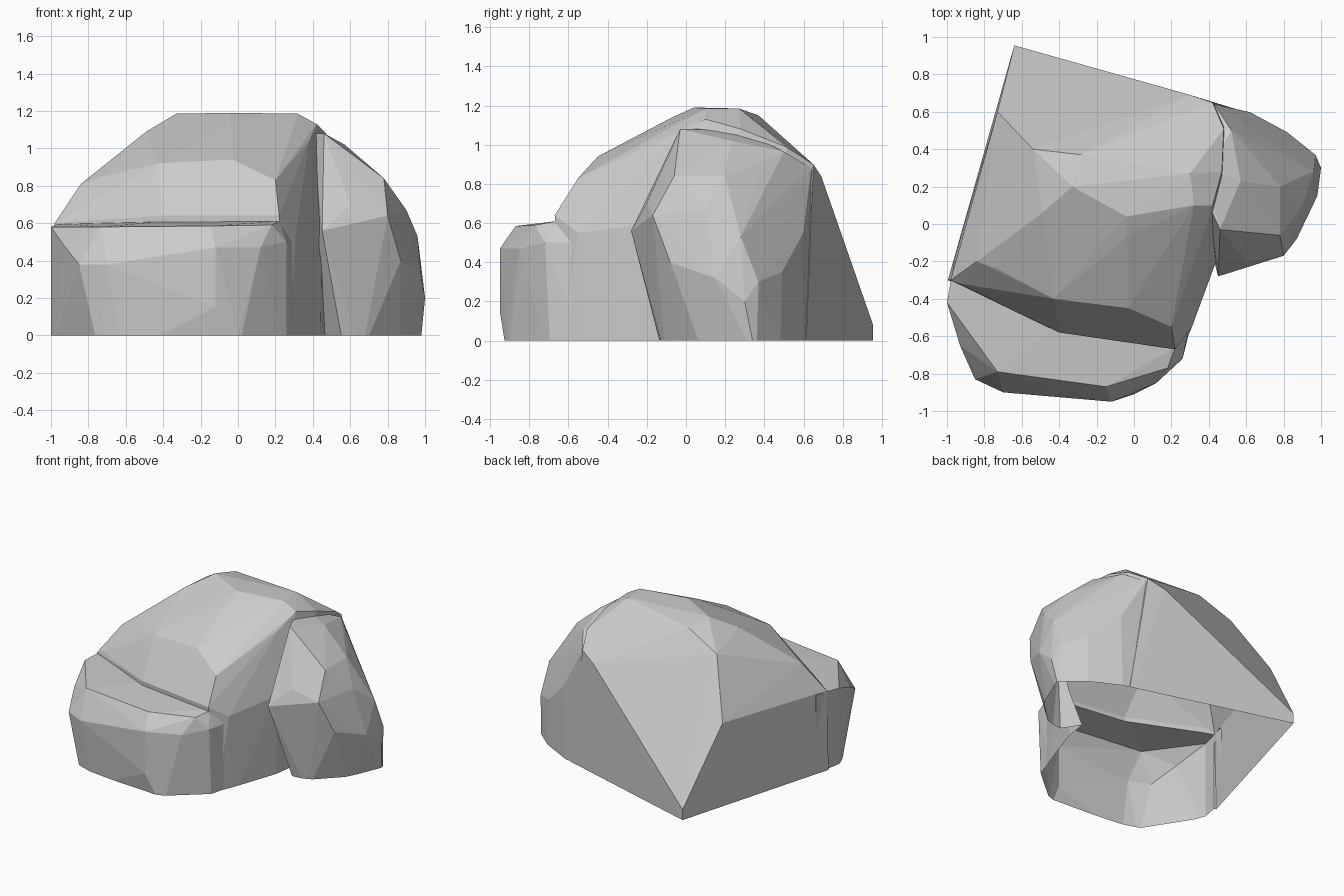
import bpy, bmesh


def hull(name, points):
    """Faceted boulder: convex hull of corner points; ground points run below z=0."""
    bm = bmesh.new()
    for x, y, z in points:
        bm.verts.new((x, y, z if z > 0 else -0.1))
        if z == 0:
            bm.verts.new((x, y, 0))
    bmesh.ops.convex_hull(bm, input=bm.verts[:])
    junk = [v for v in bm.verts if not v.link_faces]
    bmesh.ops.delete(bm, geom=junk, context='VERTS')
    bmesh.ops.recalc_face_normals(bm, faces=bm.faces[:])
    me = bpy.data.meshes.new(name)
    bm.to_mesh(me)
    bm.free()
    ob = bpy.data.objects.new(name, me)
    bpy.context.collection.objects.link(ob)
    return ob


# Main dome with the sharp back corner
rock = hull("rock", [
    (-.64, .955, 0), (-.64, .955, .08), (-.995, -.3, 0), (-.4, -.54, 0), (.27, -.64, 0),
    (.32, -.52, 0), (.44, -.17, 0), (.55, .613, 0),
    (-.73, .6, .63), (-.98, -.3, .6), (-.92, -.32, .63), (-.4, -.58, .64), (.22, -.67, .64),
    (.31, -.55, .55), (.45, -.17, .6), (-.84, -.2, .81), (-.73, -.24, .85), (-.43, -.4, .92),
    (-.03, -.45, .94), (.2, -.55, .83), (.38, -.06, 1.04), (-.54, .4, 1.03), (-.49, .06, 1.09),
    (-.33, .2, 1.185), (-.28, .37, 1.15), (-.04, .04, 1.19), (-.04, -.07, 1.14),
    (.32, .1, 1.185), (.3, .27, 1.185), (.42, .65, .9), (.3, .69, .84), (.42, .1, 1.13),
    (.47, .28, 1.08), (.48, .51, .99)])

# Front ledge
shelf = hull("front_ledge", [
    (-1, -.42, 0), (-.74, -.83, 0), (-.62, -.87, 0), (0, -.91, 0), (.26, -.69, 0),
    (-.96, -.2, 0), (.31, -.52, 0), (.295, -.55, .5), (-.12, -.95, .15), (-.7, -.9, .38),
    (-.85, -.83, .38), (-.93, -.65, .48), (-1, -.42, .58), (-.12, -.95, .47),
    (.12, -.85, .47), (.26, -.72, .5), (-.73, -.79, .58), (-.15, -.87, .585),
    (.18, -.77, .59), (.22, -.66, .61), (-.4, -.53, .61), (-.96, -.2, .6)])

# Right-hand lobe, leaning over the notch
lobe = hull("right_lobe", [
    (.57, -.11, 0), (.66, -.1, 0), (.86, .1, 0), (.97, .36, 0), (.83, .48, 0), (.6, .598, 0),
    (.3, .3, 0), (.45, -.28, .56), (.8, -.17, .64), (.6, -.2, .7), (.46, -.03, 1.08),
    (.78, -.06, .84), (.4, .1, 1.08), (.4, .28, 1.07), (.57, .23, 1.02), (.52, .5, .965),
    (.43, .64, .88), (.62, .598, .55), (.3, .67, .75), (.3, .67, 0), (.78, .2, .84),
    (.66, .38, .87), (.82, .49, .35), (.9, .1, .67),
    (.96, .28, .53), (.97, .37, .3), (1, .3, .2), (.98, .15, .32), (.87, -.08, .4)])

# Fuse the boulders
for part in (shelf, lobe):
    mod = rock.modifiers.new("fuse", 'BOOLEAN')
    mod.operation = 'UNION'
    mod.solver = 'EXACT'
    mod.object = part
bpy.context.view_layer.update()
dg = bpy.context.evaluated_depsgraph_get()
fused = bpy.data.meshes.new_from_object(rock.evaluated_get(dg))
rock.modifiers.clear()
rock.data = fused
for part in (shelf, lobe):
    bpy.data.objects.remove(part)

# Slice level with the ground, leaving the underside open
bm = bmesh.new()
bm.from_mesh(fused)
bmesh.ops.bisect_plane(bm, geom=bm.verts[:] + bm.edges[:] + bm.faces[:], dist=1e-5,
                       plane_co=(0, 0, 0), plane_no=(0, 0, 1), clear_inner=True)
bm.to_mesh(fused)
bm.free()
